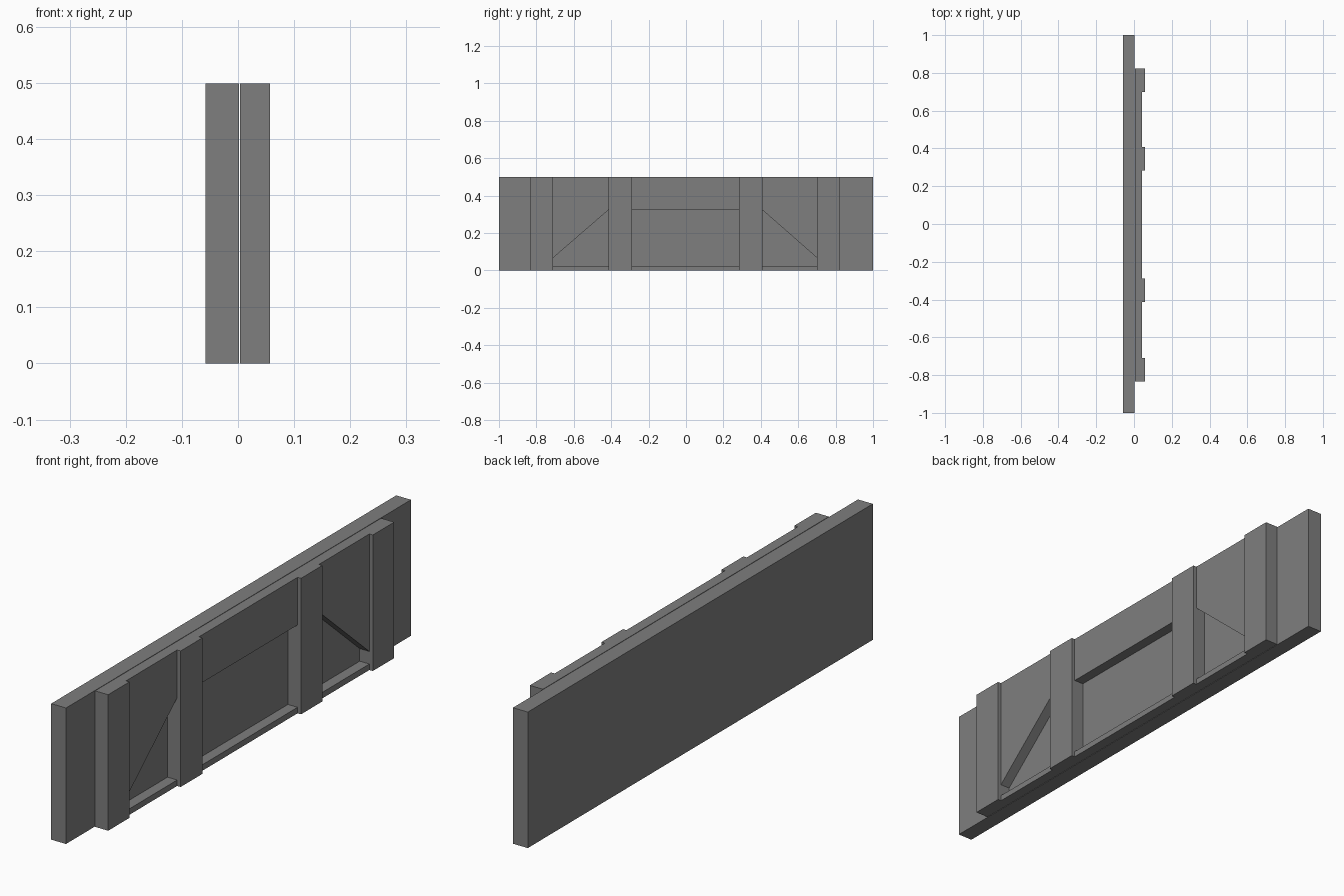
import bpy

cube = bpy.data.objects.get("Cube")
if cube:
    bpy.data.objects.remove(cube, do_unlink=True)

grey = bpy.data.materials.new("grey")
grey.use_nodes = True
colour = (0.21, 0.21, 0.21, 1)
grey.diffuse_color = colour
grey.node_tree.nodes["Principled BSDF"].inputs["Base Color"].default_value = colour

TOP = 0.499          # height of the whole wall
BACK = 0.004         # rear plane of the facing parts
PANEL = 0.043        # front plane of panels and sills
POST = 0.057         # front plane of posts


def plate(name, outline, x0, x1):
    """Extrude a (y, z) outline from x0 to x1."""
    n = len(outline)
    verts = [(x, y, z) for x in (x0, x1) for y, z in outline]
    faces = [tuple(reversed(range(n))), tuple(range(n, 2 * n))]
    faces += [(i, (i + 1) % n, (i + 1) % n + n, i + n) for i in range(n)]
    mesh = bpy.data.meshes.new(name)
    mesh.from_pydata(verts, [], faces)
    mesh.materials.append(grey)
    obj = bpy.data.objects.new(name, mesh)
    bpy.context.collection.objects.link(obj)
    return obj


def rect(y0, y1, z0, z1):
    return [(y0, z0), (y1, z0), (y1, z1), (y0, z1)]


# Backing wall
plate("wall_slab", rect(-1, 1, 0, TOP), -0.058, 0.002)

# Four upright posts
posts = [(-0.834, -0.71), (-0.414, -0.288), (0.284, 0.408), (0.7, 0.824)]
for i, (y0, y1) in enumerate(posts):
    plate(f"post_{i + 1}", rect(y0, y1, 0, TOP), BACK, POST)

# Sills along the foot of each bay
bays = [(a[1], b[0]) for a, b in zip(posts, posts[1:])]
for i, (y0, y1) in enumerate(bays):
    plate(f"sill_{i + 1}", rect(y0, y1, 0, 0.022), BACK, PANEL)

# Upper panels: sloped lower edge in the outer bays, level in the middle
HIGH, LOW = 0.324, 0.068
edges = [(LOW, HIGH), (HIGH, HIGH), (HIGH, LOW)]
for name, (y0, y1), (z0, z1) in zip(
        ("front_panel", "middle_panel", "rear_panel"), bays, edges):
    plate(name, [(y0, z0), (y1, z1), (y1, TOP), (y0, TOP)], BACK, PANEL)
